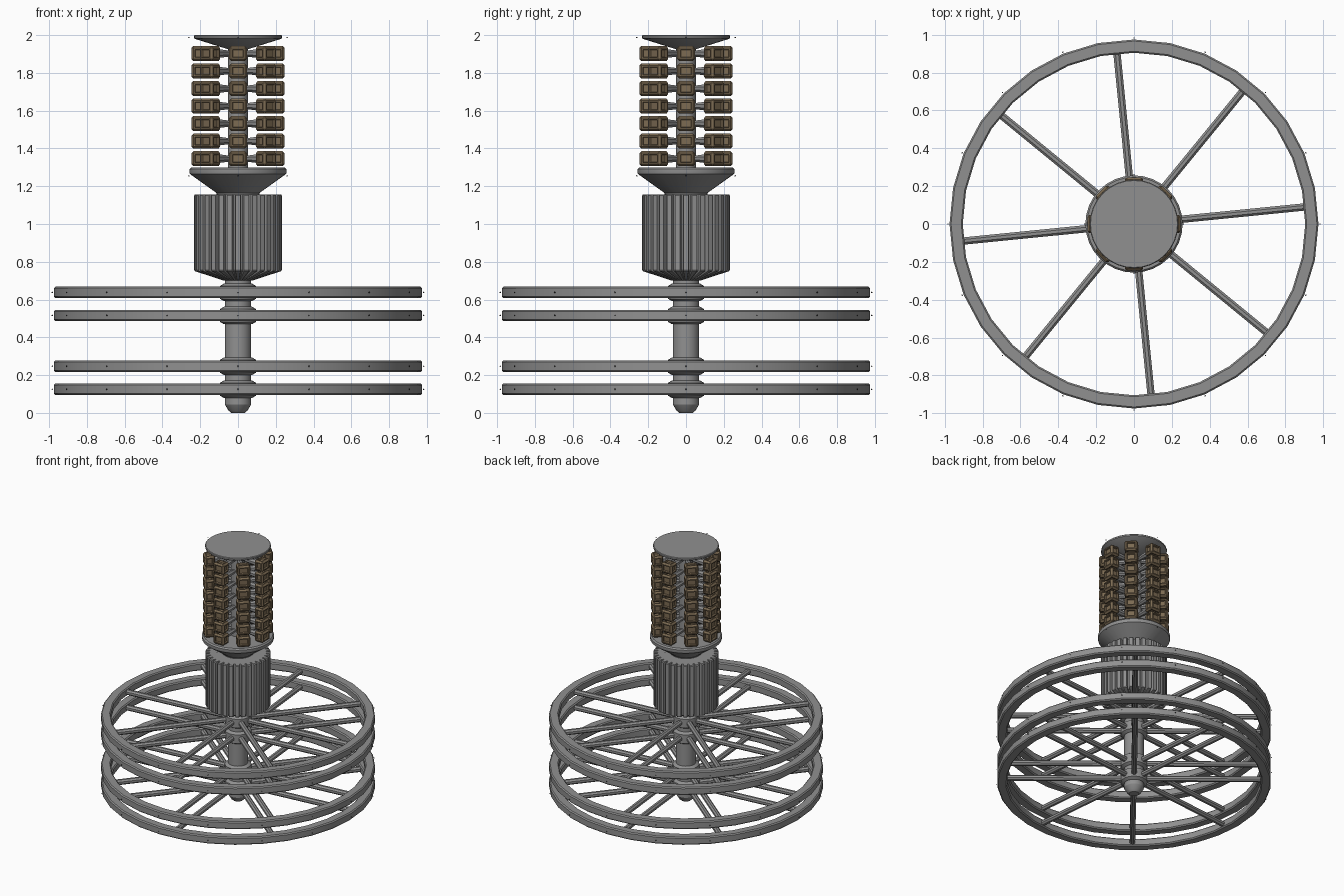
import bpy, bmesh, math
from mathutils import Matrix, Vector

if "Cube" in bpy.data.objects:
    bpy.data.objects.remove(bpy.data.objects["Cube"])


def material(name, rgb):
    m = bpy.data.materials.new(name)
    m.diffuse_color = (*rgb, 1)
    m.use_nodes = True
    m.node_tree.nodes["Principled BSDF"].inputs["Base Color"].default_value = m.diffuse_color
    return m


GREY = material("hull_grey", (0.28, 0.28, 0.28))
BROWN = material("module_brown", (0.2, 0.145, 0.085))
DARK = material("lamp_dark", (0.08, 0.08, 0.08))


def finish(name, bm, mat, angle=28):
    bmesh.ops.recalc_face_normals(bm, faces=bm.faces)
    me = bpy.data.meshes.new(name)
    bm.to_mesh(me)
    bm.free()
    me.materials.append(mat)
    for p in me.polygons:
        p.use_smooth = True
    me.set_sharp_from_angle(angle=math.radians(angle))
    ob = bpy.data.objects.new(name, me)
    bpy.context.collection.objects.link(ob)
    return ob


def bridge(bm, loops, closed=False):
    n = len(loops[0])
    pairs = list(zip(loops, loops[1:]))
    if closed:
        pairs.append((loops[-1], loops[0]))
    else:
        bm.faces.new(loops[0])
        bm.faces.new(loops[-1])
    for a, b in pairs:
        for i in range(n):
            j = (i + 1) % n
            bm.faces.new((a[i], a[j], b[j], b[i]))


def lathe(name, profile, sides=32, closed=False):
    bm = bmesh.new()
    loops = [[bm.verts.new((r * math.cos(math.tau * i / sides), r * math.sin(math.tau * i / sides), z))
              for i in range(sides)] for r, z in profile]
    bridge(bm, loops, closed)
    return finish(name, bm, GREY)


def rod(bm, a, b, r1, r2, sides=8):
    a, b = Vector(a), Vector(b)
    rot = (b - a).to_track_quat('Z', 'Y').to_matrix().to_4x4()
    spin = Matrix.Rotation(math.pi / sides, 4, 'Z')
    bmesh.ops.create_cone(bm, cap_ends=True, segments=sides, radius1=r1, radius2=r2,
                          depth=(b - a).length, matrix=Matrix.Translation((a + b) / 2) @ rot @ spin)


def polar(r, ang, z):
    return (r * math.cos(ang), r * math.sin(ang), z)


# lower axle with tapered foot
lathe("lower_axle", [(0.035, 0), (0.05, 0.012), (0.07, 0.045), (0.07, 0.71)], 24)

# four spoked wheels with hub collars and rim lamps
lamps = bmesh.new()
for k, z in enumerate((0.125, 0.247, 0.516, 0.638)):
    h, c = 0.03, 0.008
    lathe(f"wheel_rim_{k}", [(0.905, z - h + c), (0.913, z - h), (0.967, z - h), (0.975, z - h + c),
                             (0.975, z + h - c), (0.967, z + h), (0.913, z + h), (0.905, z + h - c)], 32, True)
    lathe(f"wheel_hub_{k}", [(0.075, z - 0.046), (0.095, z - 0.034), (0.095, z + 0.034), (0.075, z + 0.046)], 24)
    bm = bmesh.new()
    for i in range(8):
        a = math.radians(5.7 + 45 * i)
        rod(bm, polar(0.06, a, z), polar(0.912, a, z), 0.021, 0.021)
    finish(f"wheel_spokes_{k}", bm, GREY)
    for i in range(16):
        bmesh.ops.create_icosphere(lamps, subdivisions=1, radius=0.004,
                                   matrix=Matrix.Translation(polar(0.983, math.tau * i / 16, z)))

# lamps beside the upper discs
for z in (1.255, 1.987):
    for i in range(4):
        bmesh.ops.create_icosphere(lamps, subdivisions=1, radius=0.004,
                                   matrix=Matrix.Translation(polar(0.26, math.tau * i / 4, z)))
finish("marker_lamps", lamps, DARK)

# ribbed drum with tapered underside
TEETH = 32
bm = bmesh.new()
loops = []
for outer, inner, z in ((0.075, 0.068, 0.7), (0.228, 0.198, 0.75), (0.233, 0.203, 0.758),
                        (0.233, 0.203, 1.15), (0.228, 0.2, 1.157)):
    loop = []
    for t in range(TEETH):
        for f, r in ((-0.3, outer), (0.3, outer), (0.38, inner), (0.62, inner)):
            loop.append(bm.verts.new(polar(r, math.tau * (t + f) / TEETH, z)))
    loops.append(loop)
bridge(bm, loops)
finish("ribbed_drum", bm, GREY)

# flared collar, upper mast and top disc
lathe("flared_collar", [(0.11, 1.15), (0.115, 1.165), (0.255, 1.265), (0.257, 1.272),
                        (0.257, 1.29), (0.248, 1.3)], 32)
lathe("upper_mast", [(0.052, 1.29), (0.052, 1.95)], 16)
lathe("top_disc", [(0.052, 1.925), (0.228, 1.98), (0.234, 1.985), (0.234, 1.996), (0.23, 2.0)], 32)

# seven tiers of eight recessed modules on tapered arms
modules, arms = bmesh.new(), bmesh.new()
for level in range(7):
    z = 1.346 + 0.0927 * level
    for i in range(8):
        a = math.tau * i / 8
        rod(arms, polar(0.04, a, z), polar(0.185, a, z), 0.014, 0.028)
        mat = (Matrix.Rotation(a, 4, 'Z') @ Matrix.Translation((0.209, 0, z))
               @ Matrix.Diagonal((0.076, 0.094, 0.08, 1)))
        bmesh.ops.create_cube(modules, size=1, matrix=mat)
sides = list(modules.faces)
bev = bmesh.ops.bevel(modules, geom=list(modules.edges), offset=0.011, segments=1,
                      affect='EDGES', profile=0.5)
panels = [f for f in modules.faces if f.calc_area() > 0.0025]
bmesh.ops.inset_individual(modules, faces=panels, thickness=0.011, depth=0)
bmesh.ops.inset_individual(modules, faces=panels, thickness=0.004, depth=-0.012)
finish("habitat_modules", modules, BROWN)
finish("module_arms", arms, GREY)
